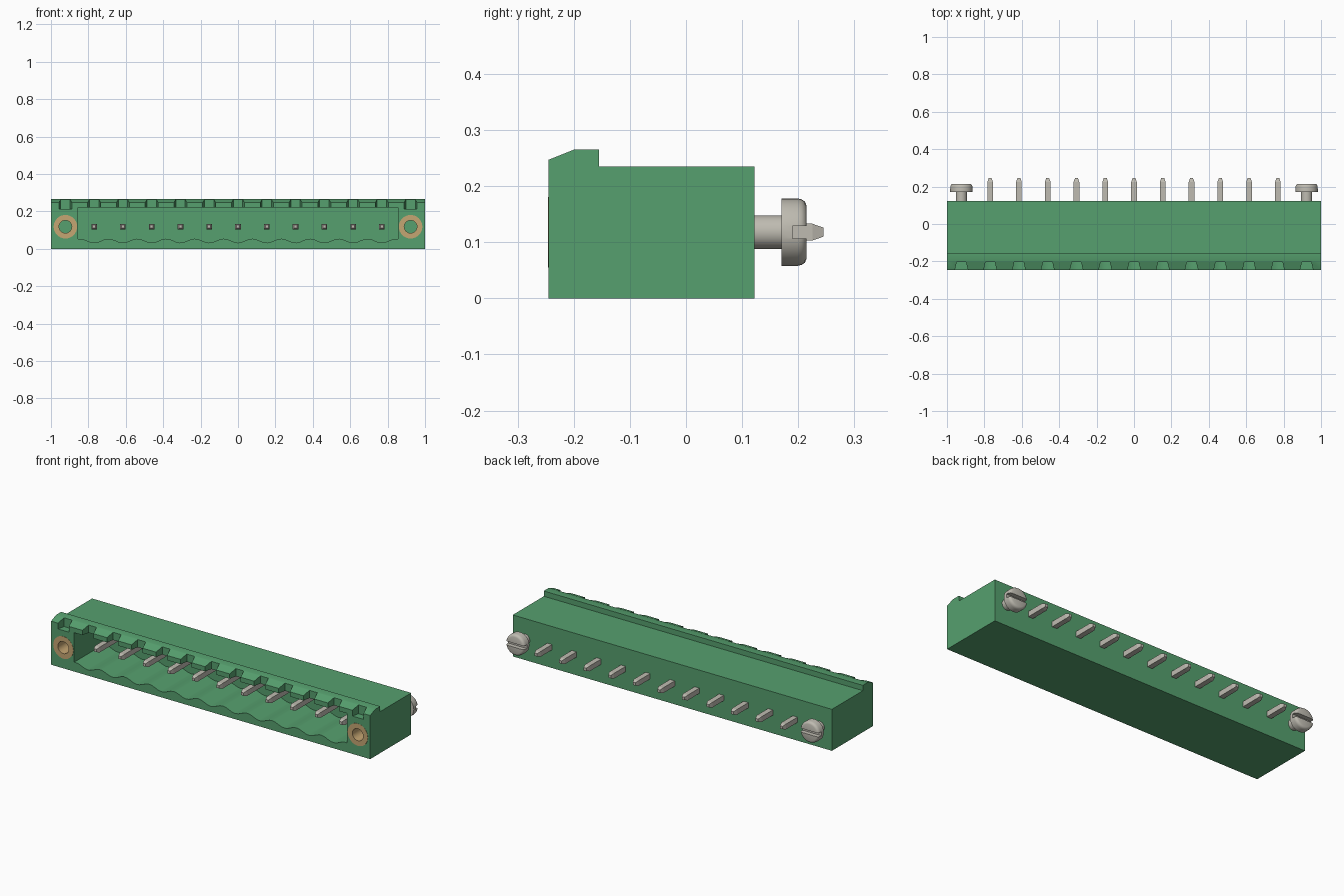
import bpy, bmesh, math
from mathutils import Matrix, Vector

cube = bpy.data.objects.get("Cube")
if cube:
    bpy.data.objects.remove(cube, do_unlink=True)


def material(name, rgb, metallic=0.0):
    m = bpy.data.materials.new(name)
    m.use_nodes = True
    m.diffuse_color = (*rgb, 1)
    m.node_tree.nodes["Principled BSDF"].inputs["Base Color"].default_value = (*rgb, 1)
    return m


GREEN = material("green plastic", (0.093, 0.350, 0.156))
STEEL = material("tinned metal", (0.52, 0.50, 0.44))
BRASS = material("brass", (0.56, 0.38, 0.17))

PITCH = 0.1538
PIN_Z = 0.118
SCREW_X = 6 * PITCH
FRONT, BACK = -0.245, 0.122


def add_object(name, bm, mat):
    bmesh.ops.recalc_face_normals(bm, faces=bm.faces)
    mesh = bpy.data.meshes.new(name)
    bm.to_mesh(mesh)
    bm.free()
    mesh.materials.append(mat)
    ob = bpy.data.objects.new(name, mesh)
    bpy.context.collection.objects.link(ob)
    return ob


def prism(bm, points, offset):
    """Extrude a flat outline along an offset."""
    face = bm.faces.new([bm.verts.new(p) for p in points])
    new = bmesh.ops.extrude_face_region(bm, geom=[face])["geom"]
    bmesh.ops.translate(bm, vec=offset, verts=[v for v in new if isinstance(v, bmesh.types.BMVert)])


def lathe(bm, profile, x, segments=32, closed=False):
    """Turn a (radius, y) profile around a y-directed axis through (x, PIN_Z)."""
    centre = Vector((x, 0, PIN_Z))
    verts = [bm.verts.new((x + r, y, PIN_Z)) for r, y in profile]
    pairs = list(zip(verts, verts[1:])) + ([(verts[-1], verts[0])] if closed else [])
    edges = [bm.edges.new(p) for p in pairs]
    bmesh.ops.spin(bm, geom=verts + edges, cent=centre, axis=(0, 1, 0),
                   angle=math.tau, steps=segments, use_duplicate=False)
    bmesh.ops.remove_doubles(bm, verts=bm.verts, dist=0.0002)


def cut(target, cutter):
    """Subtract the cutter, then discard it."""
    cutter.hide_render = True
    mod = target.modifiers.new("cut", 'BOOLEAN')
    mod.operation = 'DIFFERENCE'
    mod.solver = 'EXACT'
    mod.object = cutter
    activate(target)
    bpy.ops.object.modifier_apply(modifier=mod.name)
    bpy.data.objects.remove(cutter, do_unlink=True)


def activate(ob):
    bpy.ops.object.select_all(action='DESELECT')
    ob.select_set(True)
    bpy.context.view_layer.objects.active = ob


def smooth(ob):
    activate(ob)
    bpy.ops.object.shade_smooth_by_angle(angle=math.radians(35))


# Housing: side profile with the raised, chamfered front lip
bm = bmesh.new()
side = [(FRONT, 0), (BACK, 0), (BACK, 0.235), (-0.155, 0.235),
        (-0.155, 0.265), (-0.20, 0.265), (FRONT, 0.247)]
prism(bm, [(-1, y, z) for y, z in side], (2, 0, 0))
housing = add_object("housing", bm, GREEN)

# Plug cavity with a scalloped floor, one trough under each pin
bm = bmesh.new()
half, steps = 0.855, 88
floor = []
for i in range(steps + 1):
    x = -half + 2 * half * i / steps
    floor.append((x, FRONT - 0.02, 0.043 - 0.011 * math.cos(math.tau * x / PITCH)))
prism(bm, floor + [(half, FRONT - 0.02, 0.22), (-half, FRONT - 0.02, 0.22)], (0, 0.285, 0))
cut(housing, add_object("cavity_cutter", bm, GREEN))

# Tapered coding notches along the lip
bm = bmesh.new()
for i in range(-6, 7):
    x = i * PITCH
    outline = [(-0.037, FRONT - 0.01), (0.037, FRONT - 0.01), (0.025, -0.203), (-0.025, -0.203)]
    prism(bm, [(x + dx, y, 0.214) for dx, y in outline], (0, 0, 0.1))
cut(housing, add_object("notch_cutter", bm, GREEN))

# Bores for the threaded inserts
bm = bmesh.new()
for s in (-1, 1):
    lathe(bm, [(0, FRONT - 0.02), (0.063, FRONT - 0.02), (0.063, -0.08), (0, -0.08)], s * SCREW_X)
cut(housing, add_object("bore_cutter", bm, GREEN))
smooth(housing)

for s, label in ((1, "left"), (-1, "right")):
    # Threaded insert at the front
    bm = bmesh.new()
    lathe(bm, [(0.034, FRONT - 0.001), (0.063, FRONT - 0.001), (0.063, -0.08), (0.034, -0.08)],
          s * SCREW_X, closed=True)
    smooth(add_object(label + "_threaded_insert", bm, BRASS))

    # Slotted screw at the back
    bm = bmesh.new()
    lathe(bm, [(0, 0.11), (0.03, 0.11), (0.03, 0.17), (0.06, 0.17), (0.06, 0.199),
               (0.0585, 0.206), (0.0545, 0.212), (0.047, 0.215), (0, 0.215)], s * SCREW_X)
    screw = add_object(label + "_screw", bm, STEEL)
    bm = bmesh.new()
    bmesh.ops.create_cube(bm, size=1, matrix=Matrix.Translation((s * SCREW_X, 0.215, PIN_Z))
                          @ Matrix.Diagonal((0.2, 0.05, 0.022, 1)))
    cut(screw, add_object("slot_cutter", bm, STEEL))
    smooth(screw)

# Contact pins: square bars with tapered tips at both ends
bm = bmesh.new()
rings = []
for y, h in ((-0.18, 0.008), (-0.16, 0.015), (0.225, 0.015), (0.245, 0.008)):
    rings.append([bm.verts.new((a * h, y, b * h)) for a, b in ((-1, -1), (1, -1), (1, 1), (-1, 1))])
for r0, r1 in zip(rings, rings[1:]):
    for k in range(4):
        n = (k + 1) % 4
        bm.faces.new((r0[k], r0[n], r1[n], r1[k]))
bm.faces.new(rings[0])
bm.faces.new(rings[-1])
pin = add_object("contact_pin_1", bm, STEEL)
pin.location = (-5 * PITCH, 0, PIN_Z)
for i in range(1, 11):
    copy = pin.copy()
    copy.name = "contact_pin_%d" % (i + 1)
    copy.location.x = (i - 5) * PITCH
    bpy.context.collection.objects.link(copy)
